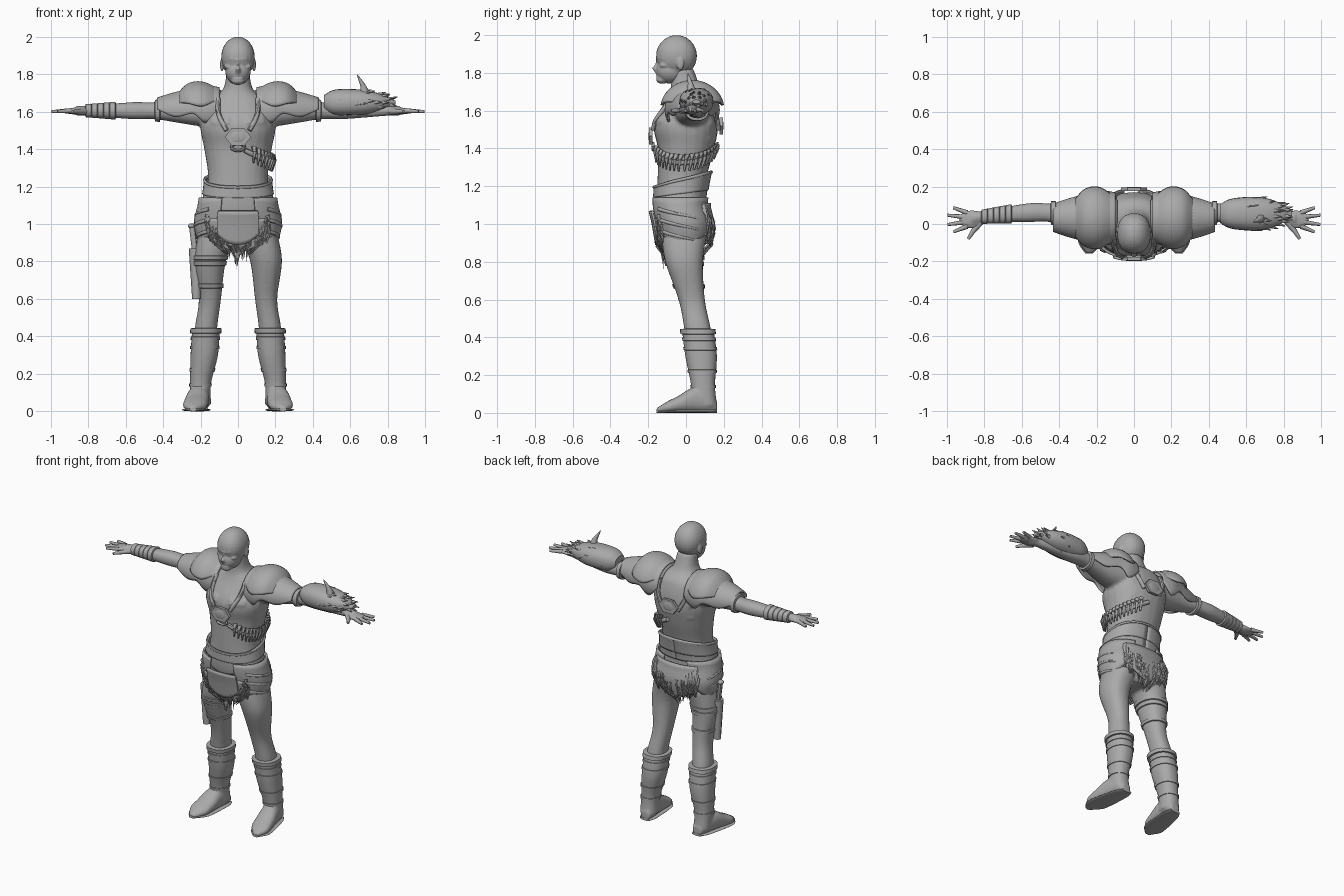
import bpy, bmesh, random
from mathutils import Vector
from math import sin, cos, pi, radians, copysign, remainder

random.seed(4)
default_cube = bpy.data.objects.get("Cube")
if default_cube:
    bpy.data.objects.remove(default_cube)

grey = bpy.data.materials.new("plain grey")
grey.use_nodes = True
grey.diffuse_color = (.4, .4, .4, 1)
grey.node_tree.nodes["Principled BSDF"].inputs["Base Color"].default_value = grey.diffuse_color

SIDES = {"left": 1, "right": -1}
TURN = [2 * pi * k / 24 for k in range(25)]


def make(name, rings, closed=True):
    """Skin a list of point rings; closed rings are capped at both ends."""
    bm = bmesh.new()
    grid = [[bm.verts.new(point) for point in ring] for ring in rings]
    count = len(grid[0])
    for lower, upper in zip(grid, grid[1:]):
        for i in range(count if closed else count - 1):
            j = (i + 1) % count
            bm.faces.new((lower[i], lower[j], upper[j], upper[i]))
    if closed:
        bm.faces.new(grid[0])
        bm.faces.new(grid[-1])
    bmesh.ops.recalc_face_normals(bm, faces=bm.faces)
    mesh = bpy.data.meshes.new(name)
    bm.to_mesh(mesh)
    bm.free()
    mesh.materials.append(grey)
    obj = bpy.data.objects.new(name, mesh)
    bpy.context.collection.objects.link(obj)
    return obj


def spline(rows, steps=5):
    """Smooth a short profile with Catmull-Rom interpolation."""
    rows = [Vector(row) for row in rows]
    smooth = []
    for i in range(len(rows) - 1):
        before, start, end = rows[max(i - 1, 0)], rows[i], rows[i + 1]
        after = rows[min(i + 2, len(rows) - 1)]
        for k in range(steps):
            t = k / steps
            smooth.append(start + (end - before) * t / 2
                          + (before * 2 - start * 5 + end * 4 - after) * t * t / 2
                          + (start * 3 - before - end * 3 + after) * t ** 3 / 2)
    return smooth + [rows[-1]]


def sample(profile, t):
    """Row of a smoothed profile whose first value is t."""
    k = 0
    while k < len(profile) - 2 and (profile[k + 1][0] - t) * (profile[0][0] - t) > 0:
        k += 1
    low, high = profile[k], profile[k + 1]
    return low.lerp(high, min(1, max(0, (t - low[0]) / (high[0] - low[0]))))


def soft(value):
    return copysign(abs(value) ** .88, value)


def loft(name, axis, rows, side=1):
    """Rows hold position along the axis, two centre values and two radii."""
    rings = []
    for t, cu, cv, ru, rv in rows:
        ring = []
        for angle in TURN[:-1]:
            u, v = cu + ru * soft(cos(angle)), cv + rv * soft(sin(angle))
            x, y, z = {"x": (t, u, v), "y": (u, t, v), "z": (u, v, t)}[axis]
            ring.append((x * side, y, z))
        rings.append(ring)
    return make(name, rings)


def blob(name, centre, radii):
    x, y, z = centre
    rx, ry, rz = radii
    arcs = [pi * (k + .2) / 16 for k in range(16)]
    return loft(name, "z", [(z - rz * cos(a), x, y, rx * sin(a), ry * sin(a)) for a in arcs])


def tube(name, points, start, end=None):
    """Round tube along points, tapering evenly from start to end radius."""
    points, rings = [Vector(p) for p in points], []
    end = start if end is None else end
    last = len(points) - 1
    for i, point in enumerate(points):
        turn = (points[min(i + 1, last)] - points[max(i - 1, 0)]).to_track_quat("Z", "Y")
        radius = start + (end - start) * i / last
        rings.append([point + turn @ Vector((radius * cos(a), radius * sin(a), 0)) for a in TURN[:-1:3]])
    return make(name, rings)


def sheet(name, surface, across=48, down=8):
    """Thin plate from a function of u and v in the unit square."""
    obj = make(name, [[surface(i / across, j / down) for i in range(across + 1)]
                      for j in range(down + 1)], closed=False)
    solid = obj.modifiers.new("thickness", "SOLIDIFY")
    solid.thickness, solid.offset = .012, 0
    return obj


def join(name, parts, voxel=None):
    """Merge parts into one object, fused into a single skin if voxel is set."""
    whole = parts[0]
    with bpy.context.temp_override(active_object=whole, object=whole, selected_objects=parts,
                                   selected_editable_objects=parts):
        bpy.ops.object.join()
    whole.name = name
    if voxel:
        fuse = whole.modifiers.new("fuse", "REMESH")
        fuse.mode, fuse.voxel_size, fuse.use_smooth_shade = "VOXEL", voxel, True
        relax = whole.modifiers.new("relax", "SMOOTH")
        relax.factor, relax.iterations = .5, 4


# Torso profile: height, depth centre, half width, half depth
TORSO = spline([(.88, -.01, .17, .1), (1, -.01, .2, .12), (1.1, -.03, .18, .12), (1.25, -.02, .16, .13),
                (1.4, 0, .18, .15), (1.53, 0, .2, .17), (1.66, .02, .15, .12), (1.72, 0, .08, .08),
                (1.82, -.02, .06, .06)])
# Leg profile: height, sideways centre, depth centre, radius
LEG = spline([(.94, .11, -.01, .12), (.8, .15, -.01, .1), (.6, .15, .03, .07), (.45, .17, .06, .07),
              (.3, .18, .08, .07), (.15, .2, .09, .05), (.04, .2, .1, .05)])
# Arm profile: distance from the middle, depth centre, radius
ARM = spline([(.12, .03, .1), (.22, .03, .09), (.33, .04, .07), (.45, .06, .05), (.57, .06, .05),
              (.8, .04, .03), (.86, .03, .03)])
ARM_HEIGHT = 1.605


def body(z, angle, out=0):
    """Point on the torso at a height and an angle from front toward left."""
    row = sample(TORSO, z)
    return Vector(((row[2] + out) * soft(sin(angle)), row[1] - (row[3] + out) * soft(cos(angle)), z))


def leg_row(z, grow=0):
    t, across, depth, radius = sample(LEG, z)
    return z, across, depth, radius * .85 + grow, radius + grow


def arm_row(x, grow=0):
    t, depth, radius = sample(ARM, x)
    return x, depth, ARM_HEIGHT, radius + grow, radius * .9 + grow


def band(name, axis, limb, middle, half, grow, side):
    """Padded strap around a limb."""
    edges = ((-half, 0), (-half * .8, grow), (half * .8, grow), (half, 0))
    loft(name, axis, [limb(middle + step, puff) for step, puff in edges], side)


def wrap(name, centre, spread, top, bottom, out):
    """Garment panel around the torso between two hem functions."""
    def surface(u, v):
        angle = radians(centre + spread * (2 * u - 1))
        return body(top(angle) * (1 - v) + bottom(angle) * v, angle, out)
    sheet(name, surface)


# Body: torso, limbs and muscles fused into one skin
skin = [loft("torso", "z", [(z, 0, depth, rx, ry) for z, depth, rx, ry in TORSO])]
for side, s in SIDES.items():
    skin.append(loft("arm", "x", [arm_row(row[0]) for row in ARM], s))
    skin.append(loft("leg", "z", [leg_row(row[0]) for row in LEG], s))
    skin.append(blob("palm", (s * .865, .025, 1.603), (.07, .05, .018)))
    skin.append(tube("pectoral", [body(1.54, s * a, -.03) for a in (.2, .5, .8)], .04))
    skin.append(tube("shoulder_blade", [body(z, pi - s * .7, -.03) for z in (1.45, 1.53, 1.6)], .04))
    # Fingers fan out from the palm, thumb forward
    fingers = []
    for k in range(4):
        fan = radians(20 - 14 * k)
        root = Vector((s * .89, .06 - .024 * k, ARM_HEIGHT))
        length = .08 + .03 * sin(k * pi / 3)
        fingers.append(tube("finger", [root, root + Vector((s * cos(fan), sin(fan), -.05)) * length], .014, .008))
    fingers.append(tube("thumb", [(s * .82, .01, 1.6), (s * .86, -.04, 1.6), (s * .885, -.08, 1.6)], .018, .008))
    join(side + "_fingers", fingers)
join("body", skin, .01)

# Head with nose, lips, brow, cheeks and ears
face = [blob("cranium", (0, -.05, 1.89), (.09, .108, .11)),
        blob("jaw", (0, -.083, 1.815), (.068, .075, .072)),
        blob("chin", (0, -.125, 1.764), (.036, .033, .022)),
        tube("nose", [(0, -.15, 1.875), (0, -.166, 1.825), (0, -.15, 1.812)], .01, .018)]
for z in (1.778, 1.792):
    face.append(blob("lip", (0, -.145, z), (.028, .014, .008)))
for s in SIDES.values():
    face.append(tube("brow", [(0, -.15, 1.876), (s * .035, -.142, 1.882), (s * .064, -.115, 1.876)], .012))
    face.append(blob("cheek", (s * .05, -.11, 1.84), (.022, .03, .016)))
    face.append(blob("ear", (s * .086, -.03, 1.85), (.01, .02, .036)))
join("head", face, .005)

# Boots and feet; foot profile is depth, half width, half height
FOOT = spline([(.165, .03, .03), (.12, .05, .055), (.04, .06, .067), (-.04, .065, .045), (-.1, .06, .03),
               (-.157, .015, .012)])
for side, s in SIDES.items():
    foot = [(y, .218 - .14 * y, high, wide, high) for y, wide, high in FOOT]
    shaft = [leg_row(.04 + .02 * k, .014) for k in range(21)]
    join(side + "_boot", [loft("foot", "y", foot, s), loft("shaft", "z", shaft, s)], .008)
    loft(side + "_sole", "y", [(y, across, .008, wide + .005, .008) for y, across, c, wide, h in foot], s)
    band(side + "_boot_cuff", "z", leg_row, .43, .016, .024, s)
    for z in (.39, .34, .22, .14):
        band(side + "_boot_band", "z", leg_row, z, .01, .018, s)


# Layered shoulder plates: distance from the middle, radius, reach in degrees
def shoulder(name, rows, side):
    profile = spline(rows)

    def surface(u, v):
        x, radius, reach = profile[round(u * (len(profile) - 1))]
        angle = radians(reach) * (2 * v - 1)
        return side * x, .033 + radius * sin(angle), ARM_HEIGHT + radius * .92 * cos(angle)
    sheet(name, surface, len(profile) - 1, 24)


for side, s in SIDES.items():
    shoulder(side + "_upper_pauldron", [(.09, .11, 55), (.18, .16, 80), (.26, .155, 75), (.315, .1, 65)], s)
    shoulder(side + "_lower_pauldron", [(.1, .13, 90), (.17, .14, 120), (.24, .125, 98), (.34, .1, 110),
                                        (.43, .07, 85)], s)
    band(side + "_arm_strap", "x", arm_row, .43, .015, .012, s)
    # Straps running from the collar down to the medallions
    for tag, turn in (("front", 0), ("back", pi)):
        path = [body(1.5 + .17 * t, turn + copysign(.25 + .5 * t, s), .008) for t in (0, .3, .6, 1)]
        tube(side + "_" + tag + "_strap", spline(path), .013)

# Six-sided medallions with a hanging ring
for tag, y, z in (("front", -.165, 1.465), ("back", .165, 1.52)):
    make(tag + "_medallion", [[(.07 * size * cos(a), y + copysign(rise, y), z + .052 * size * sin(a))
                               for a in TURN[:-1:4]]
                              for size, rise in ((1, -.03), (1, .012), (.8, .027), (.4, .033))])
tube("medallion_ring", [(.035 * cos(a), -.175, 1.41 + .018 * sin(a)) for a in TURN], .008)


# Bandolier of teeth around the left ribs
def sash(angle, lift=0, out=.012):
    return body(1.325 + .085 * (angle / 1.5 - 1) ** 2 + lift, angle, out)


teeth = [tube("cord", [sash(.15 + .1 * k) for k in range(30)], .014)]
for k in range(17):
    angle = .4 + .15 * k
    teeth.append(tube("tooth", [sash(angle, .04), sash(angle, .015, .027), sash(angle, -.045, .02)], .015, .005))
join("bandolier", teeth)


# Belt and waist band
def belt_top(angle):
    return 1.235 - .04 * cos(angle)


wrap("belt", 0, 180, belt_top, lambda a: 1.16 - .02 * cos(a), .016)
wrap("waist_band", 0, 180, lambda a: 1.18 - .02 * cos(a), lambda a: 1.04 + .09 * min(1, abs(a) / 1.2), .01)
tube("belt_rim", [body(belt_top(a), a, .018) for a in TURN], .009)

# Hip skirts with folds, and the plain loincloth
for side, s in SIDES.items():
    wrap(side + "_hip_skirt", s * 90, 68, lambda a: 1.14, lambda a: .835 + .13 * abs(abs(a) - 1.5), .03)
    for k in range(3):
        fold = [body(1.08 - .06 * k - .005 * i, s * (.75 + .13 * i), .032) for i in range(11)]
        tube(side + "_skirt_fold", fold, .012, .006)
wrap("loincloth", 0, 24, lambda a: 1.07, lambda a: .89 + .3 * a * a, .046)

# Ragged fur flaps in front and behind
for tag, centre, top, low in (("front", 0, 1.03, .83), ("back", 180, 1.11, .88)):
    def hem(angle):
        return low + .15 * abs(remainder(angle - radians(centre), 2 * pi)) ** 1.5
    wrap(tag + "_fur_flap", centre, 42, lambda a: top, hem, .036)
    tufts = []
    for k in range(80):
        angle = radians(centre + random.uniform(-43, 43))
        z = hem(angle) + random.uniform(0, .1)
        drop = random.uniform(.05, .08)
        tufts.append(tube("tuft", [body(z + .03, angle, .034), body(z, angle, .045),
                                   body(z - drop, angle, .04)], .014, .001))
    join(tag + "_fur_tufts", tufts)

# Sheathed knife with thigh straps on the right leg
tube("knife_sheath", [(-.222, -.02, .6), (-.23, -.02, .87)], .023, .033)
tube("knife_grip", [(-.23, -.02, .86), (-.247, -.02, 1)], .016)
blob("knife_pommel", (-.247, -.02, .99), (.02, .02, .014))
for z in (.82, .79, .67):
    band("thigh_strap", "z", leg_row, z, .013, .006, -1)

# Wrapped right wrist
for k in range(5):
    band("wrist_wrap", "x", arm_row, .67 + .032 * k, .018, .009, -1)

# Horned hide bracer on the left forearm: distance, half depth, half height
HIDE = [(x, .055, 1.648, wide, high) for x, wide, high in spline(
    [(.46, .05, .04), (.52, .08, .07), (.65, .09, .07), (.75, .07, .05), (.84, .02, .01)])]
hide = [loft("hide", "x", HIDE)]
horn = spline([(.675, .03, 1.68), (.67, .025, 1.73), (.636, .01, 1.797)])
hide.append(tube("horn", horn, .034, .001))
for k in range(44):
    x, cy, cz, wide, high = random.choice(HIDE[6:-1])
    angle = random.uniform(0, 2 * pi)
    root = Vector((x, cy + wide * .9 * cos(angle), cz + high * .9 * sin(angle)))
    hide.append(tube("bristle", [root, root + Vector((.04, .012 * cos(angle), .012 * sin(angle)))], .011, .001))
join("left_bracer", hide)

# Smooth shading with sharp edges kept
for obj in bpy.context.scene.objects:
    obj.select_set(obj.type == "MESH")
    if obj.type == "MESH":
        bpy.context.view_layer.objects.active = obj
bpy.ops.object.shade_smooth_by_angle(angle=radians(45))
